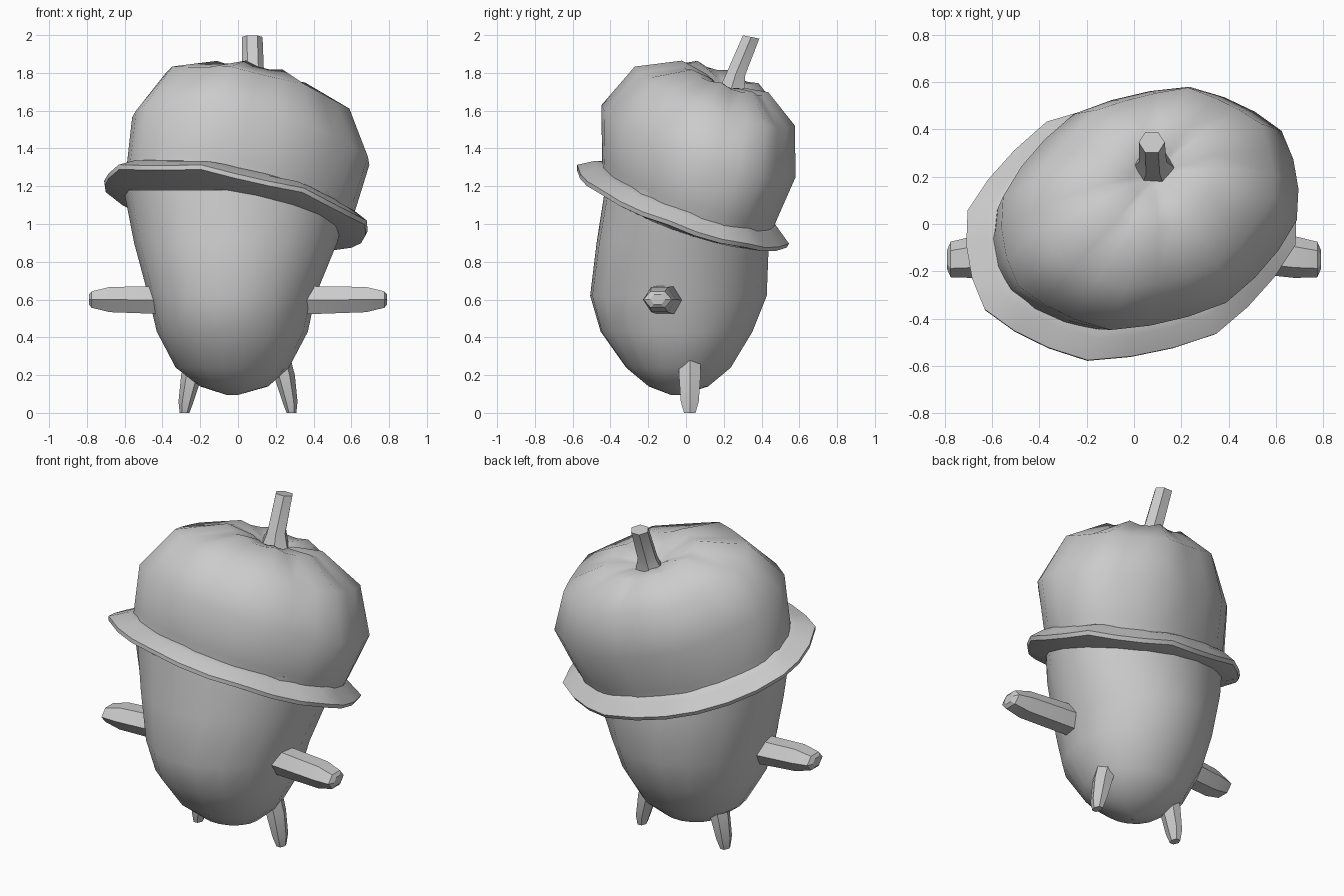
import bpy, bmesh, math
from mathutils import Vector


def make(name, rings, angle=60):
    """Skin a list of equal-length point rings and cap both ends."""
    bm = bmesh.new()
    vs = [[bm.verts.new(p) for p in r] for r in rings]
    n = len(rings[0])
    for a, b in zip(vs, vs[1:]):
        for i in range(n):
            j = (i + 1) % n
            bm.faces.new((a[i], a[j], b[j], b[i]))
    bm.faces.new(vs[0][::-1])
    bm.faces.new(vs[-1])
    bmesh.ops.recalc_face_normals(bm, faces=bm.faces)
    me = bpy.data.meshes.new(name)
    bm.to_mesh(me)
    bm.free()
    ob = bpy.data.objects.new(name, me)
    bpy.context.collection.objects.link(ob)
    bpy.ops.object.select_all(action='DESELECT')
    ob.select_set(True)
    bpy.context.view_layer.objects.active = ob
    bpy.ops.object.shade_smooth_by_angle(angle=math.radians(angle))
    return ob


def circle(n):
    return [2 * math.pi * i / n for i in range(n)]


# Nut body: z, left, right, front, back extents and diagonal skew of each ring
body = [(0.095, -0.06, 0.00, -0.08, -0.02, 0), (0.14, -0.20, 0.16, -0.20, 0.12, 0),
        (0.24, -0.33, 0.27, -0.32, 0.24, 0.03), (0.43, -0.43, 0.37, -0.455, 0.355, 0.05),
        (0.62, -0.475, 0.41, -0.51, 0.43, 0.07), (0.90, -0.55, 0.525, -0.475, 0.44, 0.09),
        (1.18, -0.605, 0.60, -0.43, 0.42, 0.13)]
make("nut_body", [[((l + r) / 2 + (r - l) / 2 * math.cos(t),
                    (f + b) / 2 + (b - f) / 2 * math.sin(t + k), z)
                   for t in circle(18)] for z, l, r, f, b, k in body])

# Tilted cap frame
N = Vector((0.15, 0.30, 0.94)).normalized()
U = (Vector((1, 0, 0)) - N * N.x).normalized()
V = N.cross(U)
C = Vector((-0.01, 0, 1.10))


def cap_ring(h, rx, ry, cx, cy, out, dip, skew=0.19):
    pts = []
    for t in circle(24):
        w = math.cos(8 * t + 2.09)
        pts.append(C + N * (h + dip * w) + U * (cx + (rx + out * w) * math.cos(t))
                   + V * (cy + (ry + out * w) * math.sin(t + skew)))
    return pts


# Cap brim: flared wavy ring
brim = [(-0.06, 0.585, 0.46, 0, 0, 0, 0), (-0.032, 0.705, 0.58, 0, -0.016, 0.014, 0.008),
        (-0.008, 0.712, 0.585, 0, -0.016, 0.014, 0.008),
        (0.045, 0.63, 0.51, 0, -0.012, 0.012, 0.006), (0.07, 0.59, 0.46, 0, 0, 0, 0)]
make("cap_brim", [cap_ring(*b) for b in brim], 40)

# Cap dome: lobed and sunken around the stem
dome = [(0.0, 0.60, 0.475, 0, 0, 0, 0), (0.10, 0.615, 0.488, 0.012, -0.012, 0.006, 0),
        (0.35, 0.64, 0.538, 0.025, -0.04, 0.01, 0),
        (0.60, 0.505, 0.44, 0.015, -0.03, 0.012, 0.005),
        (0.71, 0.25, 0.235, 0.01, -0.01, 0.008, 0.012),
        (0.69, 0.11, 0.10, 0, 0, 0, 0.006), (0.66, 0.05, 0.05, 0, 0, 0, 0)]
make("cap_dome", [cap_ring(*d, skew=0.22) for d in dome])

# Stem: six-sided, flared at the base and leaning back
stem = [(0.08, 0.235, 1.70, 0.095, 0.085, 0.02), (0.08, 0.262, 1.79, 0.058, 0.06, 0),
        (0.075, 0.345, 1.99, 0.055, 0.05, -0.01)]
make("stem", [[(x + rx * math.cos(t), y + ry * math.sin(t), z + s * math.sin(t))
               for t in circle(6)] for x, y, z, rx, ry, s in stem], 30)

# Arms: tapered hexagonal bars; x, y, z, half width, half height
arm = [(0.30, -0.10, 0.595, 0.088, 0.085), (0.40, -0.11, 0.597, 0.088, 0.085),
       (0.68, -0.14, 0.60, 0.088, 0.077), (0.775, -0.15, 0.60, 0.075, 0.05),
       (0.79, -0.15, 0.60, 0.04, 0.03)]
# Legs: small tapered pegs; x, y, z, half width, half depth
leg = [(0.20, 0.02, 0.36, 0.06, 0.068), (0.245, 0.02, 0.20, 0.056, 0.066),
       (0.275, 0.02, 0.06, 0.04, 0.055), (0.283, 0.02, 0.0, 0.026, 0.035)]
for side, s in (("left", -1), ("right", 1)):
    make(side + "_arm", [[(s * x, y + w * math.cos(t), z + h * math.sin(t))
                          for t in circle(6)] for x, y, z, w, h in arm], 30)
    make(side + "_leg", [[(s * (x + w * math.cos(t)), y + d * math.sin(t), z)
                          for t in circle(6)] for x, y, z, w, d in leg], 30)
